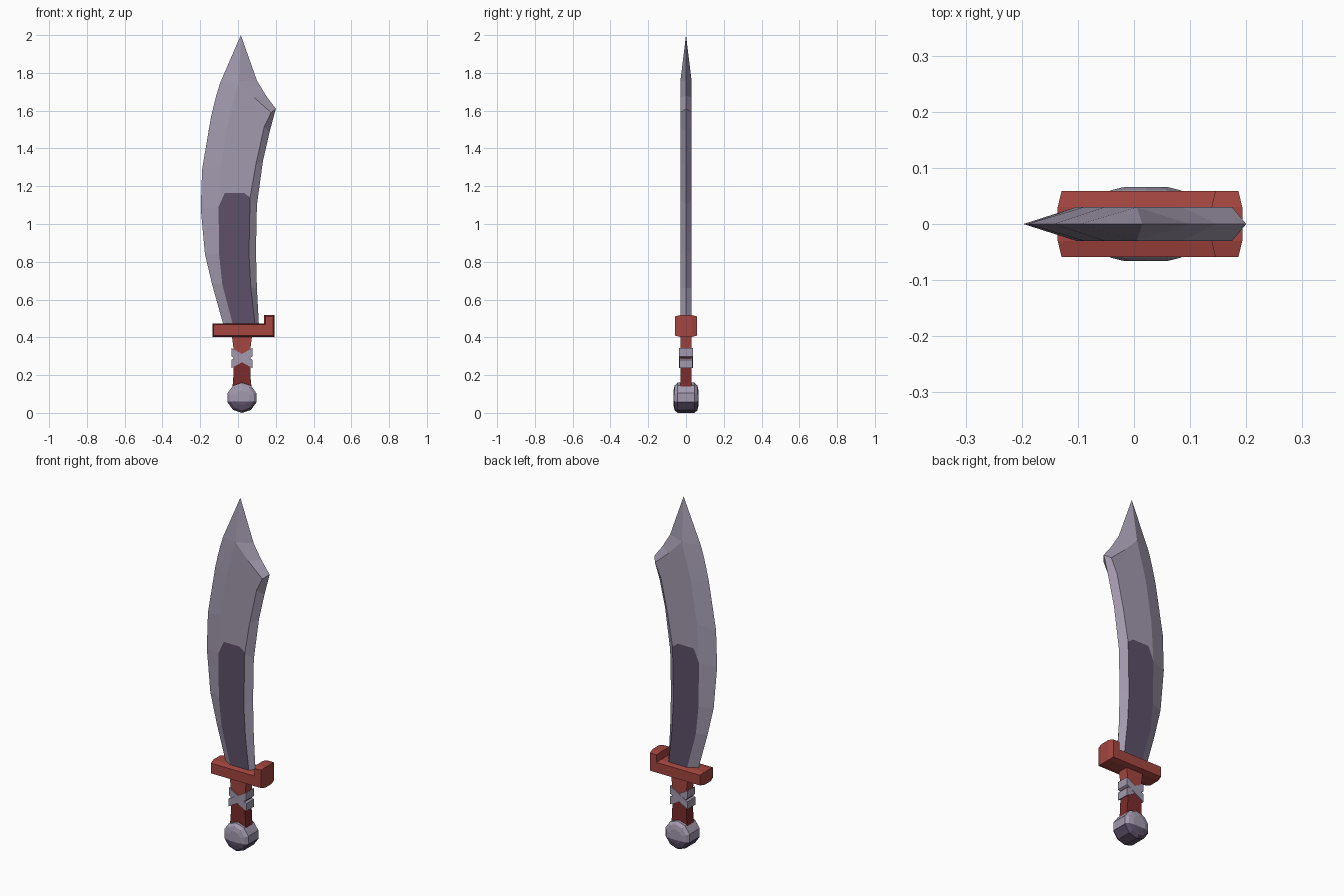
import bpy, bmesh, math

if "Cube" in bpy.data.objects:
    bpy.data.objects.remove(bpy.data.objects["Cube"])


def material(name, rgb):
    m = bpy.data.materials.new(name)
    m.diffuse_color = (*rgb, 1)
    m.use_nodes = True
    m.node_tree.nodes["Principled BSDF"].inputs["Base Color"].default_value = m.diffuse_color
    return m


STEEL = material("pale steel", (0.36, 0.32, 0.42))
SHADE = material("dark violet steel", (0.11, 0.08, 0.14))
RED = material("red", (0.37, 0.06, 0.05))
MAROON = material("dark red", (0.2, 0.025, 0.025))


def loft(name, rings, mats, rule=None, cut_z=None):
    """Skin a stack of equal-length closed rings, cap both ends, colour by rule."""
    bm = bmesh.new()
    vs = [[bm.verts.new(p) for p in ring] for ring in rings]
    n = len(rings[0])
    for a, b in zip(vs, vs[1:]):
        for i in range(n):
            j = (i + 1) % n
            bm.faces.new((a[i], a[j], b[j], b[i]))
    bm.faces.new(vs[0])
    bm.faces.new(vs[-1])
    if cut_z is not None:
        bmesh.ops.bisect_plane(bm, geom=bm.verts[:] + bm.edges[:] + bm.faces[:],
                               plane_co=(0, 0, cut_z), plane_no=(0, 0, 1))
    bm.normal_update()
    if rule:
        for f in bm.faces:
            f.material_index = rule(f)
    bmesh.ops.remove_doubles(bm, verts=bm.verts[:], dist=0.0005)
    bmesh.ops.recalc_face_normals(bm, faces=bm.faces[:])
    me = bpy.data.meshes.new(name)
    bm.to_mesh(me)
    bm.free()
    for m in mats:
        me.materials.append(m)
    ob = bpy.data.objects.new(name, me)
    bpy.context.collection.objects.link(ob)
    return ob


# Blade stations: cutting edge, front ridge, back ridge, spine edge as (x, z)
T = 0.03
stations = [
    ((-0.07, 0.44), (-0.02, 0.44), (0.093, 0.44), (0.112, 0.44)),
    ((-0.137, 0.68), (-0.083, 0.68), (0.068, 0.66), (0.10, 0.66)),
    ((-0.175, 0.84), (-0.10, 0.84), (0.058, 0.84), (0.095, 0.86)),
    ((-0.197, 1.08), (-0.103, 1.09), (0.064, 1.14), (0.10, 1.10)),
    ((-0.19, 1.29), (-0.09, 1.31), (0.095, 1.317), (0.132, 1.333)),
    ((-0.143, 1.566), (-0.053, 1.54), (0.138, 1.513), (0.168, 1.49)),
    ((-0.13, 1.62), (-0.04, 1.59), (0.175, 1.59), (0.20, 1.61)),
    ((-0.115, 1.68), (-0.02, 1.66), (0.085, 1.67), (0.148, 1.68)),
    ((-0.095, 1.746), (0.005, 1.755), (0.005, 1.755), (0.10, 1.76)),
    ((0.015, 2.0),) * 4,
]
rings = []
for k, (edge, r1, r2, spine) in enumerate(stations):
    t = 0 if k == len(stations) - 1 else T
    flat = [r1]
    for u in (0.2, 0.8):
        z = r1[1] + u * (r2[1] - r1[1])
        flat.append((r1[0] + u * (r2[0] - r1[0]), 1.165 if k == 3 else z))
    flat.append(r2)
    rings.append([(edge[0], 0, edge[1])] + [(x, -t, z) for x, z in flat]
                 + [(spine[0], 0, spine[1])] + [(x, t, z) for x, z in reversed(flat)])


# Dark panel covers the lower flat faces on both sides
def blade_rule(f):
    on_flat = all(abs(abs(v.co.y) - T) < 1e-4 for v in f.verts)
    return int(on_flat and max(v.co.z for v in f.verts) < 1.17 and abs(f.normal.y) > 0.9)


loft("blade", rings, [STEEL, SHADE], blade_rule)

# Hooked guard with chamfered front and back rims
def guard_ring(y, d):
    x0, x1, xh, z0, z1, z2 = -0.136 + d, 0.193 - d, 0.138 + d, 0.402 + d, 0.474 - d, 0.518 - d
    return [(x, y, z) for x, z in ((x0, z0), (x1, z0), (x1, z2), (xh, z2), (xh, z1), (x0, z1))]


loft("guard", [guard_ring(y, d) for y, d in
               ((-0.059, 0.007), (-0.03, 0), (0.03, 0), (0.059, 0.007))], [RED])

# Grip: waisted square bar, darker below the wrap
CX = 0.021
grip = [[(CX + sx * w, sy * 0.03, z) for sx, sy in ((-1, -1), (1, -1), (1, 1), (-1, 1))]
        for z, w in ((0.12, 0.054), (0.165, 0.047), (0.24, 0.044), (0.29, 0.044), (0.35, 0.046), (0.42, 0.055))]
loft("grip", grip, [RED, MAROON], lambda f: int(f.calc_center_median().z < 0.3))

# Two slanted straps crossing on front and back
for name, s in (("wrap_rising", 1), ("wrap_falling", -1)):
    y = 0.035 + 0.001 * s
    loft(name, [[(CX + sx * 0.055, sy * y, 0.29 + s * sx * 0.031 + h)
                 for sx, sy in ((-1, -1), (1, -1), (1, 1), (-1, 1))]
                for h in (-0.022, 0.022)], [STEEL])

# Faceted pommel, dark underneath
pommel = [[(CX + r * math.sin(math.tau * i / 10), y, 0.08 + r * math.cos(math.tau * i / 10))
           for i in range(10)]
          for y, r in ((-0.066, 0.04), (-0.06, 0.066), (-0.045, 0.08),
                       (0.045, 0.08), (0.06, 0.066), (0.066, 0.04))]
loft("pommel", pommel, [STEEL, SHADE],
     lambda f: int(f.calc_center_median().z < 0.06), cut_z=0.06)
